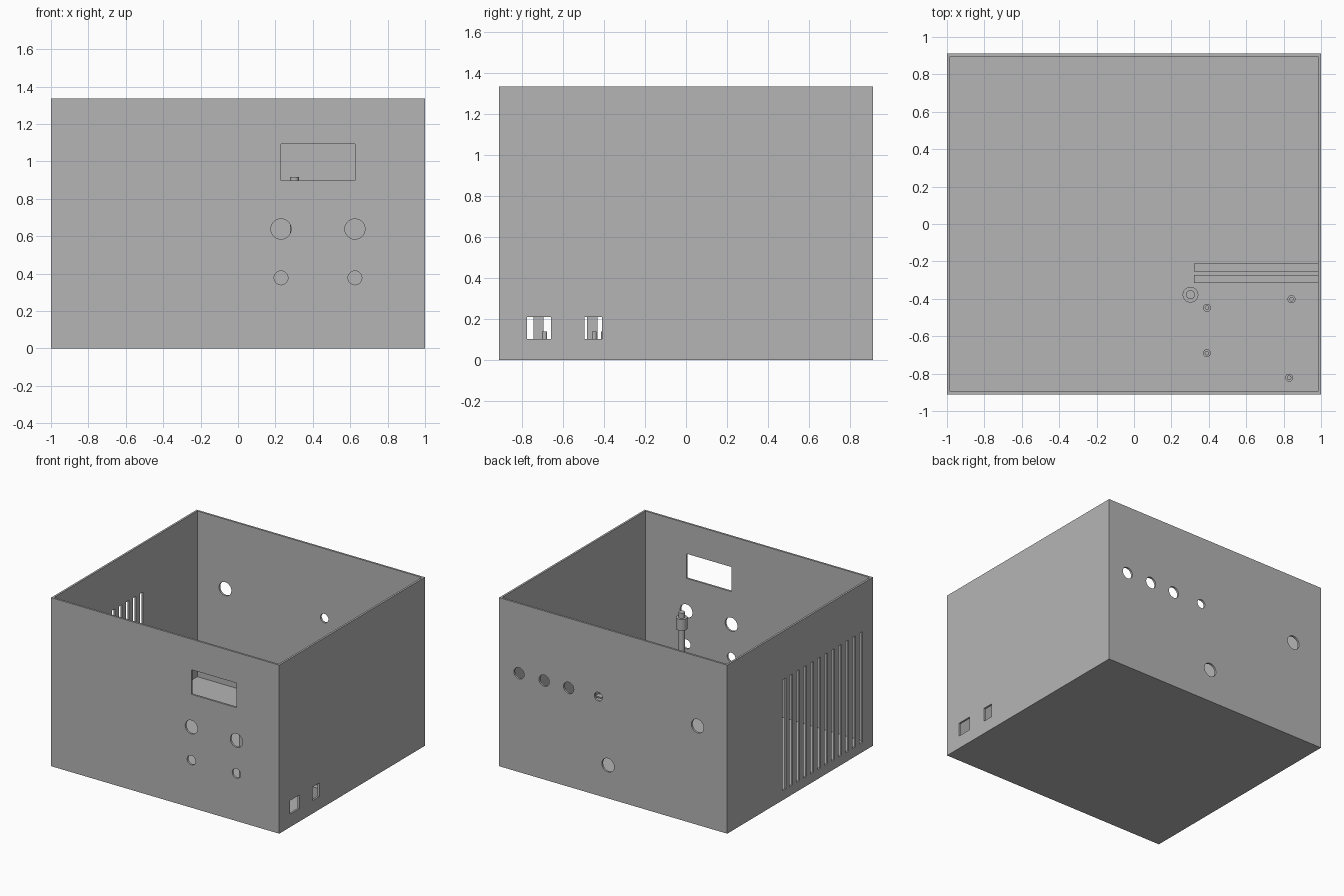
import bpy
import bmesh
from math import radians
from mathutils import Matrix, Vector

if "Cube" in bpy.data.objects:
    bpy.data.objects.remove(bpy.data.objects["Cube"], do_unlink=True)

W, D, H, T = 1.0, 0.912, 1.335, 0.0225   # half width, half depth, height, wall

grey = bpy.data.materials.new("plain grey")
grey.use_nodes = True
grey.diffuse_color = (0.46, 0.46, 0.46, 1)
grey.node_tree.nodes["Principled BSDF"].inputs["Base Color"].default_value = grey.diffuse_color


def add_box(bm, lo, hi):
    lo, hi = Vector(lo), Vector(hi)
    mat = Matrix.Translation((lo + hi) / 2) @ Matrix.Diagonal((*(hi - lo), 1))
    return bmesh.ops.create_cube(bm, size=1, matrix=mat)


def add_hole(bm, x, y, z, r):
    """Round cutter along y."""
    mat = Matrix.Translation((x, y, z)) @ Matrix.Rotation(radians(90), 4, "X")
    bmesh.ops.create_cone(bm, cap_ends=True, segments=40, radius1=r, radius2=r,
                          depth=4 * T, matrix=mat)


def finish(name, bm):
    bmesh.ops.recalc_face_normals(bm, faces=bm.faces)
    mesh = bpy.data.meshes.new(name)
    bm.to_mesh(mesh)
    bm.free()
    mesh.materials.append(grey)
    obj = bpy.data.objects.new(name, mesh)
    bpy.context.collection.objects.link(obj)
    return obj


def smooth(obj):
    bpy.ops.object.select_all(action="DESELECT")
    obj.select_set(True)
    bpy.context.view_layer.objects.active = obj
    bpy.ops.object.shade_smooth_by_angle(angle=radians(30))


def turned(name, x, y, profile, segments=32):
    """Solid of revolution from (radius, height) points."""
    bm = bmesh.new()
    verts = [bm.verts.new((r, 0, z)) for r, z in profile]
    edges = [bm.edges.new(pair) for pair in zip(verts, verts[1:])]
    bmesh.ops.spin(bm, geom=verts + edges, cent=(0, 0, 0), axis=(0, 0, 1),
                   angle=radians(360), steps=segments)
    bmesh.ops.remove_doubles(bm, verts=bm.verts, dist=0.0002)
    bmesh.ops.translate(bm, verts=bm.verts, vec=(x, y, 0))
    smooth(finish(name, bm))


# Open-topped case: inset the top face and sink it to the floor
bm = bmesh.new()
add_box(bm, (-W, -D, 0), (W, D, H))
bm.normal_update()
top = max(bm.faces, key=lambda f: f.calc_center_median().z)
bmesh.ops.inset_region(bm, faces=[top], thickness=T)
sunk = bmesh.ops.extrude_face_region(bm, geom=[top])
bmesh.ops.translate(bm, verts=[v for v in sunk["geom"] if isinstance(v, bmesh.types.BMVert)],
                    vec=(0, 0, T - H))
if top.is_valid:
    bmesh.ops.delete(bm, geom=[top], context="FACES_ONLY")
case = finish("case", bm)

# Openings
bm = bmesh.new()
add_box(bm, (0.23, -D - T, 0.898), (0.625, -D + 2 * T, 1.093))    # display window
for x in (0.23, 0.625):                                          # front controls
    add_hole(bm, x, -D, 0.638, 0.054)
    add_hole(bm, x, -D, 0.377, 0.037)
for x, z, r in ((0.825, 0.783, 0.045), (0.605, 0.783, 0.045), (0.39, 0.783, 0.045),
                (0.13, 0.783, 0.035), (-0.74, 0.783, 0.054), (0.045, 0.263, 0.054)):
    add_hole(bm, x, D, z, r)                                     # rear sockets
for y0, y1 in ((-0.775, -0.66), (-0.495, -0.41)):                # side ports
    add_box(bm, (W - 2 * T, y0, 0.103), (W + T, y1, 0.21))
for i in range(12):                                              # vent slots
    y = -0.764 + i * 0.0875
    add_box(bm, (-W - T, y - 0.019, 0.075), (-W + 2 * T, y + 0.019, 0.953))
cutter = finish("opening_cutter", bm)
cutter.hide_render = True

cut = case.modifiers.new("openings", "BOOLEAN")
cut.operation = "DIFFERENCE"
cut.solver = "EXACT"
cut.object = cutter
bpy.context.view_layer.objects.active = case
bpy.ops.object.modifier_apply(modifier=cut.name)
bpy.data.objects.remove(cutter, do_unlink=True)
smooth(case)

# Pair of floor rails forming a narrow slot
for name, y0, y1 in (("rear_rail", -0.255, -0.21), ("front_rail", -0.315, -0.272)):
    bm = bmesh.new()
    add_box(bm, (0.32, y0, T / 2), (W - T / 2, y1, 0.11))
    finish(name, bm)

# Tall post with a collar near its top
turned("collared_post", 0.302, -0.378,
       [(0, T / 2), (0.025, T / 2), (0.025, 0.785), (0.042, 0.785), (0.042, 0.875),
        (0.024, 0.875), (0.024, 0.916), (0, 0.916)])

# Board standoffs with locating pins
for i, (x, y) in enumerate(((0.39, -0.448), (0.39, -0.69), (0.842, -0.402), (0.83, -0.822))):
    turned(f"standoff_{i + 1}", x, y,
           [(0, T / 2), (0.021, T / 2), (0.021, 0.09), (0.012, 0.09), (0.012, 0.14), (0, 0.14)], 24)
